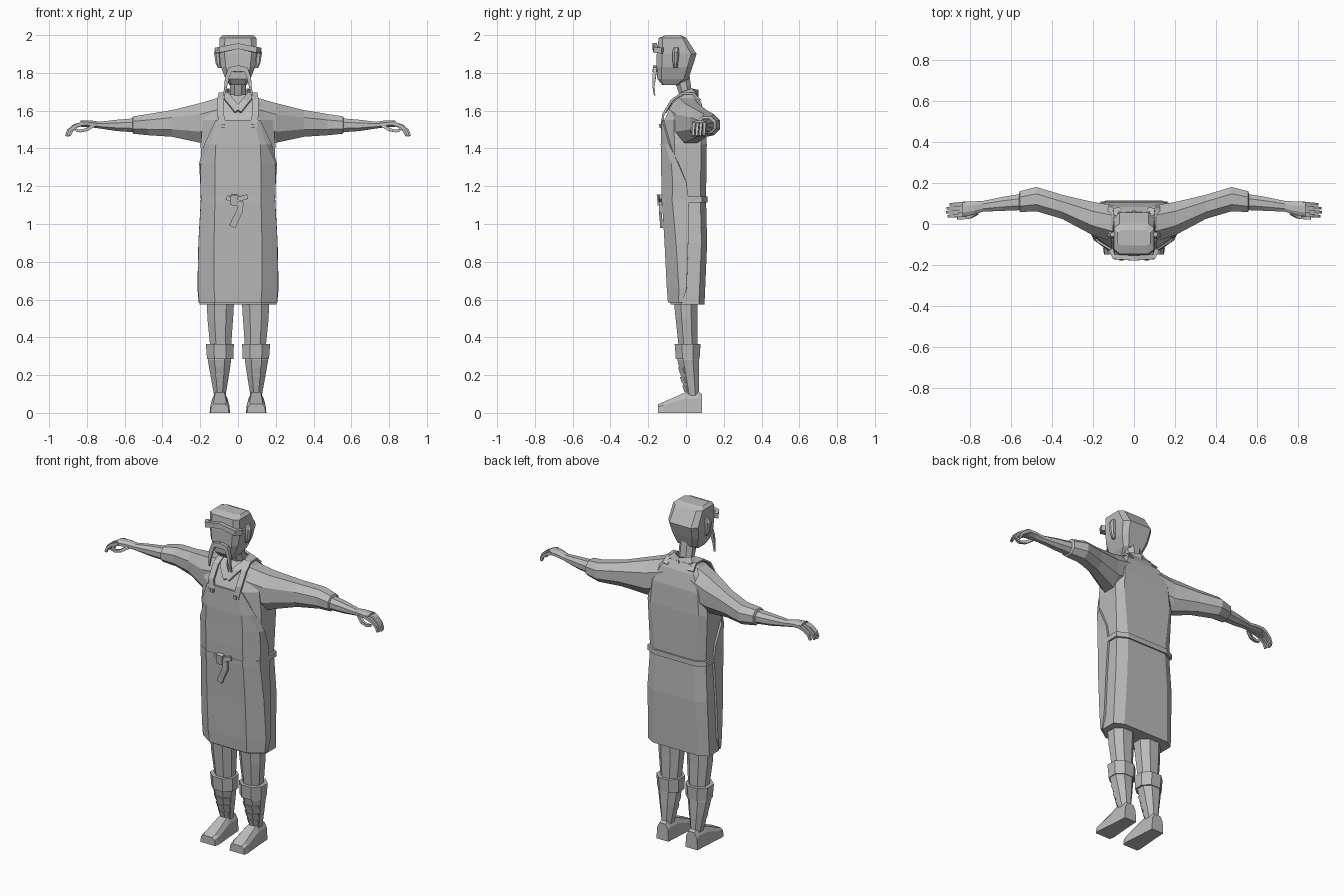
import bpy, bmesh, math
from mathutils import Vector

grey = bpy.data.materials.new("plain grey")
grey.diffuse_color = (0.5, 0.5, 0.5, 1)


def loft(name, rings, mirror=False, closed=True):
    """Skin a list of equal-length point rings; cap the ends when closed."""
    bm = bmesh.new()
    vs = [[bm.verts.new(p) for p in r] for r in rings]
    n = len(vs[0])
    for a, b in zip(vs, vs[1:]):
        for i in range(n if closed else n - 1):
            j = (i + 1) % n
            bm.faces.new((a[i], a[j], b[j], b[i]))
    if closed:
        bm.faces.new(vs[0])
        bm.faces.new(vs[-1])
    bmesh.ops.recalc_face_normals(bm, faces=bm.faces)
    me = bpy.data.meshes.new(name)
    bm.to_mesh(me)
    bm.free()
    me.materials.append(grey)
    ob = bpy.data.objects.new(name, me)
    bpy.context.collection.objects.link(ob)
    if mirror:
        m = ob.modifiers.new("mirror", 'MIRROR')
        m.use_clip = False
        m.use_mirror_merge = False
    return ob


def oct_pts(a0, a1, b0, b1, c=0.28):
    """Chamfered rectangle spanning a0..a1 by b0..b1."""
    da, db = (a1 - a0) * c, (b1 - b0) * c
    return [(a0 + da, b0), (a1 - da, b0), (a1, b0 + db), (a1, b1 - db),
            (a1 - da, b1), (a0 + da, b1), (a0, b1 - db), (a0, b0 + db)]


def z_loft(name, rows, mirror=False, c=0.28):
    """Rows of (z, x0, x1, y0, y1)."""
    return loft(name, [[(x, y, z) for x, y in oct_pts(*r, c)] for z, *r in rows], mirror)


def x_loft(name, rows, mirror=True, c=0.28):
    """Rows of (x, y0, y1, z0, z1)."""
    return loft(name, [[(x, y, z) for y, z in oct_pts(*r, c)] for x, *r in rows], mirror)


def bar(name, path, wide, thick, side, mirror=False, taper=1.0):
    """Rectangular bar along a path; side is the rough direction of its width."""
    p = [Vector(q) for q in path]
    rings = []
    for i, q in enumerate(p):
        t = (p[min(i + 1, len(p) - 1)] - p[max(i - 1, 0)]).normalized()
        s = Vector(side)
        s = (s - t * s.dot(t)).normalized()
        u = t.cross(s)
        k = 1 + (taper - 1) * i / (len(p) - 1)
        s, u = s * wide * k / 2, u * thick * k / 2
        rings.append([q + s + u, q - s + u, q - s - u, q + s - u])
    return loft(name, rings, mirror)


# robe: half outline per height (z, half width, front width, front y, back width, back y)
def robe_ring(z, w, fw, yf, bw, yb):
    half = [(fw, yf), (w, yf + (w - fw) * 0.75), (w, yb - 0.03), (bw, yb)]
    return [(x, y, z) for x, y in half] + [(-x, y, z) for x, y in half[::-1]]


loft("robe", [robe_ring(*r) for r in (
    (0.575, 0.203, 0.125, -0.082, 0.15, 0.098),
    (0.90, 0.198, 0.125, -0.100, 0.14, 0.112),
    (1.13, 0.185, 0.120, -0.114, 0.13, 0.106),
    (1.42, 0.198, 0.120, -0.120, 0.16, 0.110),
    (1.55, 0.185, 0.115, -0.116, 0.15, 0.104),
    (1.64, 0.140, 0.095, -0.070, 0.11, 0.082),
    (1.685, 0.090, 0.065, -0.030, 0.07, 0.058))])

# apron shell wrapping the front and sides
apron_rows = (
    (0.585, 0.12, -0.090, 0.200, -0.036, 0.202, -0.02),
    (0.66, 0.125, -0.096, 0.207, -0.035, 0.209, 0.004),
    (0.90, 0.125, -0.108, 0.204, -0.050, 0.204, 0.012),
    (1.13, 0.120, -0.122, 0.191, -0.070, 0.191, 0.015),
    (1.22, 0.120, -0.125, 0.194, -0.068, 0.194, 0.002),
    (1.32, 0.120, -0.126, 0.192, -0.074, 0.200, -0.04),
    (1.42, 0.116, -0.128, 0.145, -0.108, 0.175, -0.085),
    (1.55, 0.085, -0.124, 0.105, -0.123, 0.115, -0.121))
rows = []
for z, *v in apron_rows:
    half = [(v[i], v[i + 1], z) for i in (0, 2, 4)]
    rows.append([(-x, y, q) for x, y, q in half[::-1]] + half)
apron = loft("apron", rows, closed=False)
s = apron.modifiers.new("thickness", 'SOLIDIFY')
s.thickness, s.offset = 0.012, 0

# belt with knot and hanging end
loft("belt", [[(x * 1.0, y, z) for x, y, _ in robe_ring(0, 0.197, 0.122, -0.130, 0.135, 0.115)]
              for z in (1.115, 1.145)])
bar("belt_knot", [(-0.022, -0.135, 1.10), (-0.018, -0.14, 1.155)], 0.04, 0.03, (1, 0, 0))
bar("belt_loops", [(-0.06, -0.133, 1.14), (-0.02, -0.138, 1.125), (0.05, -0.133, 1.145)],
    0.025, 0.016, (0, 0, 1))
bar("belt_end", [(0.012, -0.136, 1.12), (0.01, -0.137, 1.07), (-0.015, -0.132, 1.02),
                 (-0.03, -0.13, 0.985)], 0.034, 0.014, (1, 0, 0))

# shoulder straps, strap buttons and folded collar
bar("apron_strap", [(0.08, -0.130, 1.51), (0.092, -0.120, 1.58), (0.092, -0.075, 1.655),
                    (0.085, -0.025, 1.69), (0.08, 0.04, 1.69), (0.085, 0.075, 1.655)],
    0.035, 0.012, (1, 0, 0), True)
bar("strap_button", [(0.078, -0.128, 1.52), (0.078, -0.142, 1.52)], 0.018, 0.018, (1, 0, 0), True)
bar("collar", [(0.0, -0.104, 1.60), (0.04, -0.075, 1.65), (0.075, -0.02, 1.688),
               (0.065, 0.04, 1.70), (0.0, 0.06, 1.69)], 0.04, 0.014, (1, -0.3, -0.4), True)

# sleeves, forearms and hands
x_loft("sleeve", [
    (0.09, -0.090, 0.090, 1.45, 1.672),
    (0.20, -0.055, 0.107, 1.43, 1.640),
    (0.35, 0.025, 0.142, 1.462, 1.603),
    (0.475, 0.062, 0.180, 1.470, 1.582),
    (0.555, 0.058, 0.160, 1.478, 1.570),
    (0.56, 0.070, 0.148, 1.487, 1.560)])
x_loft("forearm", [
    (0.54, 0.068, 0.148, 1.485, 1.560),
    (0.64, 0.064, 0.132, 1.492, 1.552),
    (0.735, 0.060, 0.112, 1.506, 1.541),
    (0.78, 0.046, 0.110, 1.512, 1.549),
    (0.835, 0.034, 0.108, 1.515, 1.548)])
for i in range(4):
    y = 0.043 + i * 0.019
    r = (0.0, 0.008, 0.004, -0.01)[i]
    bar("finger", [(0.82, y, 1.533), (0.862 + r, y - 0.002, 1.518),
                   (0.89 + r, y - 0.004, 1.495), (0.902 + r, y - 0.005, 1.466)],
        0.018, 0.02, (0, 1, 0), True, 0.65)
bar("thumb", [(0.765, 0.055, 1.522), (0.80, 0.035, 1.500), (0.835, 0.030, 1.492),
              (0.86, 0.03, 1.498)], 0.02, 0.018, (0, 1, 0), True, 0.7)

# neck and head
z_loft("neck", [(1.60, -0.042, 0.042, -0.025, 0.045), (1.67, -0.042, 0.042, -0.030, 0.035),
                (1.79, -0.045, 0.045, -0.072, 0.018)])
z_loft("head", [
    (1.735, -0.045, 0.045, -0.125, -0.04),
    (1.768, -0.066, 0.066, -0.152, 0.012),
    (1.83, -0.090, 0.090, -0.155, 0.034),
    (1.90, -0.099, 0.099, -0.155, 0.056),
    (1.985, -0.097, 0.097, -0.145, 0.002),
    (2.00, -0.080, 0.080, -0.105, -0.030)], c=0.14)
z_loft("ear", [(1.825, 0.09, 0.105, -0.065, -0.045), (1.85, 0.09, 0.118, -0.07, -0.042),
               (1.91, 0.09, 0.128, -0.072, -0.036), (1.935, 0.09, 0.115, -0.062, -0.04)], True)

# brow and drooping moustache
bar("brow", [(-0.112, -0.125, 1.918), (-0.095, -0.160, 1.922), (0, -0.166, 1.942),
             (0.095, -0.160, 1.922), (0.112, -0.125, 1.918)], 0.03, 0.024, (0, 0, 1))
bar("moustache", [(0.0, -0.163, 1.822), (0.042, -0.165, 1.818), (0.058, -0.168, 1.775),
                  (0.065, -0.172, 1.73), (0.074, -0.166, 1.68)],
    0.034, 0.026, (1, 0, 0.9), True, 0.25)

# legs, knee bands, shin wraps and shoes
z_loft("leg", [
    (0.60, 0.020, 0.165, -0.065, 0.062), (0.50, 0.026, 0.162, -0.055, 0.060),
    (0.36, 0.036, 0.148, -0.040, 0.060), (0.28, 0.036, 0.160, -0.045, 0.068),
    (0.20, 0.048, 0.146, -0.028, 0.070), (0.09, 0.066, 0.126, -0.002, 0.070)], True)
z_loft("knee_band", [(0.285, 0.024, 0.164, -0.054, 0.072), (0.365, 0.022, 0.170, -0.060, 0.077)], True)
for z, x0, x1, y in ((0.225, 0.042, 0.150, -0.040), (0.175, 0.050, 0.142, -0.030),
                     (0.13, 0.058, 0.134, -0.018)):
    z_loft("shin_wrap", [(z - 0.016, x0 + 0.006, x1 - 0.006, y + 0.008, 0.05),
                         (z + 0.016, x0, x1, y - 0.002, 0.05)], True)
shoe = [(0.085, 0.0, 0.10, 0.064, 0.128), (0.070, 0.0, 0.11, 0.064, 0.128),
        (0.0, 0.0, 0.11, 0.060, 0.132), (-0.12, 0.0, 0.058, 0.050, 0.142),
        (-0.148, 0.0, 0.046, 0.056, 0.138)]
loft("shoe", [[(x0 - 0.008, y, z0), (x1 + 0.008, y, z0), (x1 + 0.004, y, z1 * 0.7),
               (x1 - 0.012, y, z1), (x0 + 0.012, y, z1), (x0 - 0.004, y, z1 * 0.7)]
              for y, z0, z1, x0, x1 in shoe], True)
